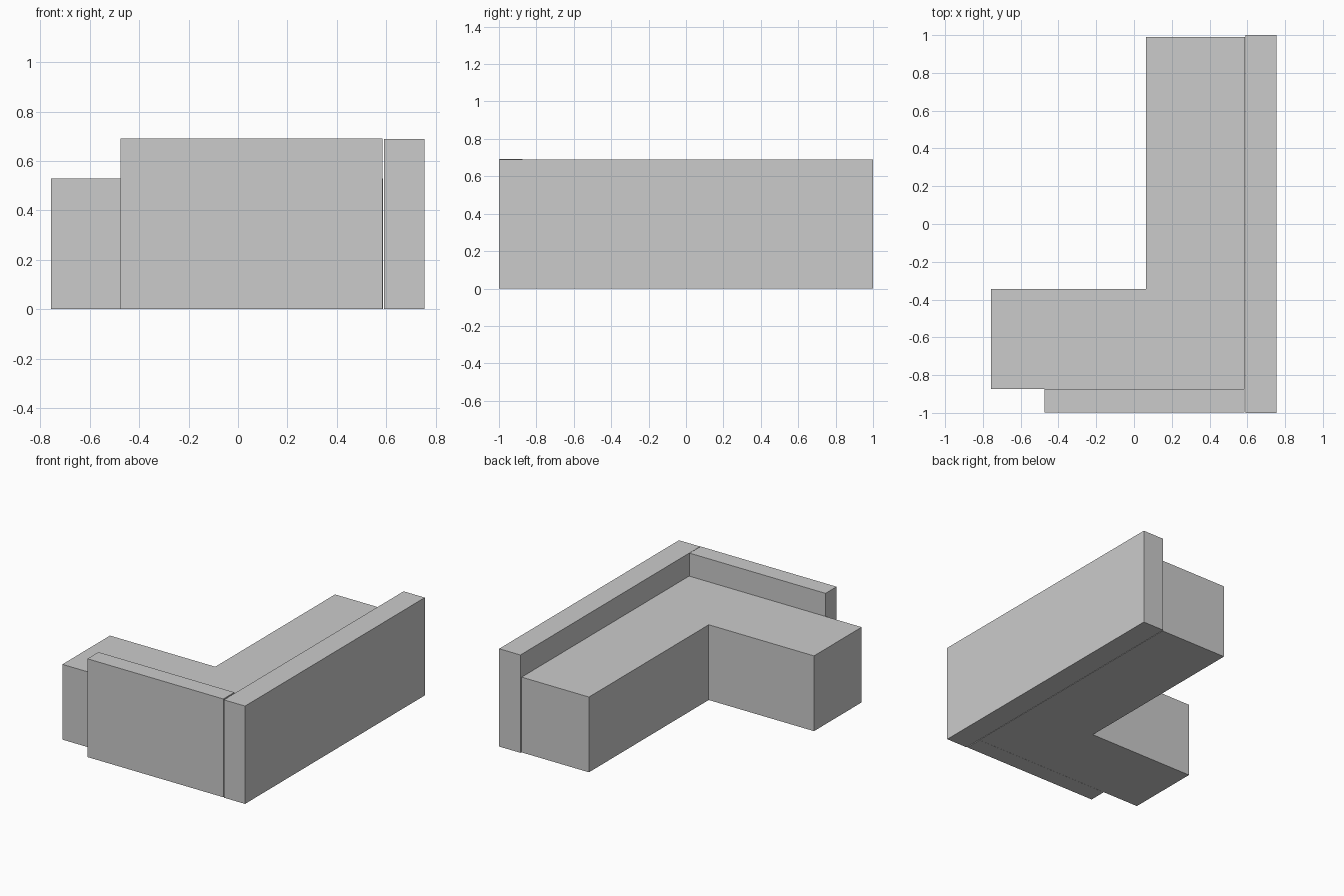
import bpy
import bmesh
from mathutils import Matrix, Vector

if "Cube" in bpy.data.objects:
    bpy.data.objects.remove(bpy.data.objects["Cube"])


def box(name, x, y, z):
    """Axis-aligned block given by (min, max) on each axis."""
    bm = bmesh.new()
    size = Vector((x[1] - x[0], y[1] - y[0], z[1] - z[0]))
    centre = Vector((sum(x) / 2, sum(y) / 2, sum(z) / 2))
    bmesh.ops.create_cube(bm, size=1.0,
                          matrix=Matrix.Translation(centre) @ Matrix.Diagonal(size).to_4x4())
    mesh = bpy.data.meshes.new(name)
    bm.to_mesh(mesh)
    bm.free()
    obj = bpy.data.objects.new(name, mesh)
    bpy.context.collection.objects.link(obj)
    return obj


SEAT_TOP = 0.53
BACK_TOP = 0.69

# L-shaped seat: short wing along the front, long wing running to the rear
box("short_seat", (-0.757, 0.587), (-0.873, -0.343), (0, SEAT_TOP))
box("long_seat", (0.063, 0.587), (-0.343, 0.99), (0, SEAT_TOP))

# Backrests behind each wing, with a hairline gap at the corner
box("short_backrest", (-0.475, 0.584), (-0.997, -0.874), (0, BACK_TOP + 0.002))
box("long_backrest", (0.59, 0.755), (-1.0, 1.0), (0, BACK_TOP - 0.001))
